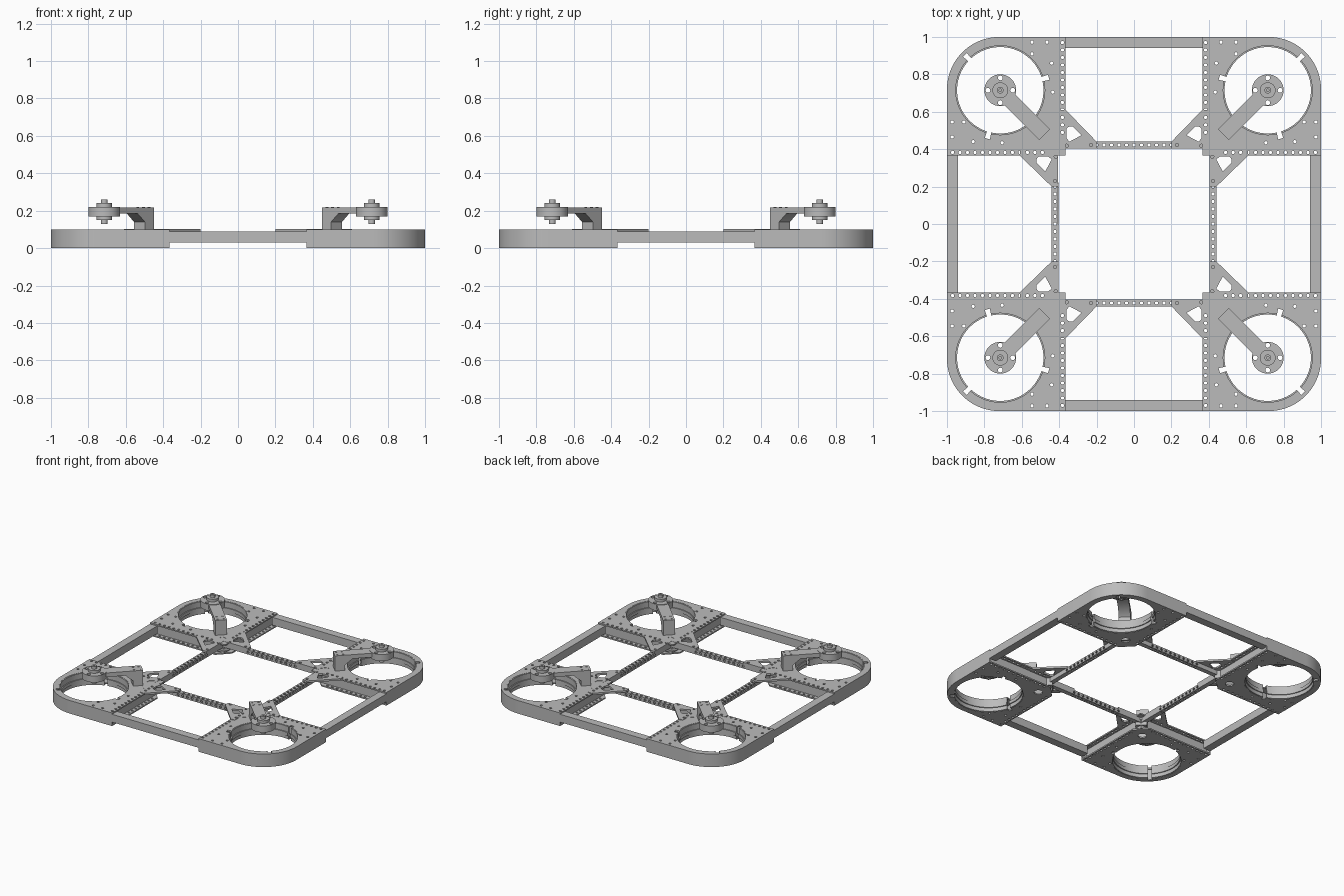
import bpy, bmesh
from math import sin, cos, pi, radians, sqrt
from mathutils import Matrix, Vector

cube = bpy.data.objects.get("Cube")
if cube:
    bpy.data.objects.remove(cube)

grey = bpy.data.materials.new("plain_grey")
grey.use_nodes = True
colour = (0.5, 0.5, 0.5, 1)
grey.diffuse_color = colour
grey.node_tree.nodes["Principled BSDF"].inputs["Base Color"].default_value = colour

parts = []
TOP, SHEET = 0.10, 0.01          # frame height and sheet thickness
EDGE, STRIP = 0.365, 0.40        # inner edge of a corner, end of its flange
HUB = 0.715                      # ring and motor centre
DRILL = 0.009


def arc(cx, cy, r, start, end, n):
    return [(cx + r * cos(radians(start + (end - start) * i / n)),
             cy + r * sin(radians(start + (end - start) * i / n))) for i in range(n + 1)]


def circle(cx, cy, r, n=12):
    return arc(cx, cy, r, 0, 360, n)[:-1]


def swap(points):
    """Mirror points across the diagonal."""
    return [(y, x) for x, y in points]


def plate(name, outline, z0, z1, holes=(), frame=Matrix()):
    """Extrude an outline with holes from z0 to z1 along the frame's third axis."""
    curve = bpy.data.curves.new(name, "CURVE")
    curve.dimensions = "2D"
    curve.fill_mode = "BOTH"
    curve.extrude = (z1 - z0) / 2
    for loop in [outline, *holes]:
        spline = curve.splines.new("POLY")
        spline.points.add(len(loop) - 1)
        for point, (x, y) in zip(spline.points, loop):
            point.co = (x, y, 0, 1)
        spline.use_cyclic_u = True
    temp = bpy.data.objects.new(name, curve)
    bpy.context.collection.objects.link(temp)
    graph = bpy.context.evaluated_depsgraph_get()
    mesh = bpy.data.meshes.new_from_object(temp.evaluated_get(graph))
    bpy.data.objects.remove(temp)
    bpy.data.curves.remove(curve)
    bm = bmesh.new()
    bm.from_mesh(mesh)
    bmesh.ops.remove_doubles(bm, verts=bm.verts, dist=0.00005)
    bmesh.ops.transform(bm, verts=bm.verts,
                        matrix=frame @ Matrix.Translation((0, 0, (z0 + z1) / 2)))
    bmesh.ops.recalc_face_normals(bm, faces=bm.faces)
    bm.to_mesh(mesh)
    bm.free()
    mesh.materials.clear()
    mesh.materials.append(grey)
    obj = bpy.data.objects.new(name, mesh)
    bpy.context.collection.objects.link(obj)
    parts.append(obj)
    return obj


def axes(u, v, w):
    return Matrix((u, v, w)).transposed().to_4x4()


def rect(x0, y0, x1, y1):
    return [(x0, y0), (x1, y0), (x1, y1), (x0, y1)]


out = Vector((1, 1, 0)).normalized()
side = Vector((-1, 1, 0)).normalized()
up = Vector((0, 0, 1))

# Ring opening with three clip notches, one facing outward
clips = [45, 165, 285]
gap = 3
opening = []
for a in clips:
    opening += arc(HUB, HUB, 0.268, a - gap, a + gap, 3)
    opening += arc(HUB, HUB, 0.245, a + gap, a + 120 - gap, 36)

# Rows of drilled holes in the flanges and loose ones in the sheet
row = [(0.383, 0.49 + 0.04 * i) for i in range(13)]
loose = [(0.545, 0.972), (0.545, 0.91), (0.465, 0.972), (0.434, 0.705), (0.44, 0.86)]
drills = [circle(x, y, DRILL) for x, y in row + loose + swap(row + loose)]

# Corner: top and bottom sheets
rim = arc(0.72, 0.72, 0.28, 0, 90, 24)
plate("corner_top_sheet", [(EDGE, EDGE), (1, EDGE), *rim, (EDGE, 1)],
      TOP - SHEET, TOP, [opening, *drills])
plate("corner_bottom_sheet", [(0.45, EDGE), (1, EDGE), *rim, (EDGE, 1), (EDGE, 0.45)],
      0, SHEET, [opening, *drills, circle(0.47, 0.47, 0.03, 24)])

# Corner: outer wall and inner web between the sheets
inner_rim = arc(0.72, 0.72, 0.27, 90, 0, 24)
plate("corner_outer_wall", [(1, EDGE), *rim, (EDGE, 1), (EDGE, 0.99),
                            *inner_rim, (0.99, EDGE)], SHEET / 2, TOP - SHEET / 2)
plate("corner_inner_web", [(STRIP, STRIP), (0.99, STRIP), (0.99, 0.41), (0.41, 0.41),
                           (0.41, 0.99), (STRIP, 0.99)], SHEET / 2, TOP - SHEET / 2)

# Ring wall in three pieces, each with a raised band inside
for i, a in enumerate(clips):
    s, e = a + gap, a + 120 - gap

    def band(r0, r1):
        return arc(HUB, HUB, r1, s, e, 36) + arc(HUB, HUB, r0, e, s, 36)
    plate(f"ring_wall_{i}", band(0.238, 0.247), 0.002, TOP - 0.002)
    plate(f"ring_band_{i}", band(0.231, 0.24), 0.03, 0.055)

# Star-shaped gusset over the inner corner
half = [(0.405, 0.20), (0.44, 0.20), (0.61, EDGE), (0.61, STRIP), (0.56, STRIP)]
window = [(0.28, 0.475), (0.345, 0.44), (0.362, 0.46), (0.362, 0.51),
          (0.345, 0.522), (0.325, 0.52)]
centre_window = [(0.40, 0.425), (0.425, 0.40), (0.455, 0.42), (0.46, 0.45),
                 (0.45, 0.46), (0.42, 0.455)]
tail = [(0.383, 0.49), (0.383, 0.53), (0.383, 0.57), (0.23, 0.423), (0.36, 0.418)]
plate("gusset", [(0.405, 0.405), *half, *swap(half)[::-1]], TOP - 0.012, TOP + 0.002,
      [window, swap(window), centre_window,
       *[circle(x, y, DRILL) for x, y in tail + swap(tail)]])

# Drilled block under the gusset, facing the middle
plate("corner_block", rect(-0.04, 0.03, 0.04, 0.089), 0.565, 0.62,
      [circle(0, 0.06, 0.014, 16)], axes(side, up, out))

# Motor arm: leg with a sloped brace, and a flat bar
plate("motor_arm", [(0.675, TOP), (0.745, TOP), (0.745, 0.14), (0.80, 0.185),
                    (0.945, 0.185), (0.945, 0.216), (0.675, 0.216)],
      -0.041, 0.041, frame=axes(out, up, out.cross(up)))
for i, (d, w) in enumerate([(0.695, -0.022), (0.695, 0.022), (0.735, -0.022), (0.735, 0.022)]):
    p = out * d + side * w
    plate(f"arm_bolt_{i}", circle(p.x, p.y, 0.007), 0.21, 0.219)

# Motor: drilled disc, hub and shaft
mounts = [circle(HUB + 0.066 * cos(k * pi / 2), HUB + 0.066 * sin(k * pi / 2), 0.013)
          for k in range(4)]
plate("motor_disc", circle(HUB, HUB, 0.085, 40), 0.17, 0.22, mounts)
plate("motor_hub", circle(HUB, HUB, 0.042, 32), 0.15, 0.24)
plate("motor_shaft", circle(HUB, HUB, 0.018, 20), 0.128, 0.26,
      [circle(HUB, HUB, 0.007)])

# Outer beam along one side
plate("outer_beam", rect(-0.37, 0.94, 0.37, 1.0), 0.03, 0.09)

# Inner beam: square tube drilled on all four faces
x_axis, y_axis = Vector((1, 0, 0)), Vector((0, 1, 0))
spots = [-0.2 + 0.04 * i for i in range(11)]
LOW, HIGH, NEAR, FAR, SKIN = 0.055, 0.089, 0.405, 0.44, 0.005
flat = rect(-0.42, NEAR, 0.42, FAR), [circle(x, 0.4225, DRILL) for x in spots]
upright = rect(-0.42, LOW, 0.42, HIGH), [circle(x, 0.072, DRILL) for x in spots]
stand = axes(x_axis, up, -y_axis)
plate("inner_beam_top", flat[0], HIGH - SKIN, HIGH, flat[1])
plate("inner_beam_bottom", flat[0], LOW, LOW + SKIN, flat[1])
plate("inner_beam_near_face", upright[0], -NEAR - SKIN, -NEAR, upright[1], stand)
plate("inner_beam_far_face", upright[0], -FAR, SKIN - FAR, upright[1], stand)

# Smooth the round walls, then repeat everything around the four corners
bpy.ops.object.select_all(action="DESELECT")
for obj in parts:
    obj.select_set(True)
bpy.context.view_layer.objects.active = parts[0]
bpy.ops.object.shade_smooth_by_angle(angle=radians(40))
for obj in list(parts):
    for turn in (1, 2, 3):
        copy = bpy.data.objects.new(f"{obj.name}_turn_{turn}", obj.data)
        copy.rotation_euler.z = turn * pi / 2
        bpy.context.collection.objects.link(copy)
